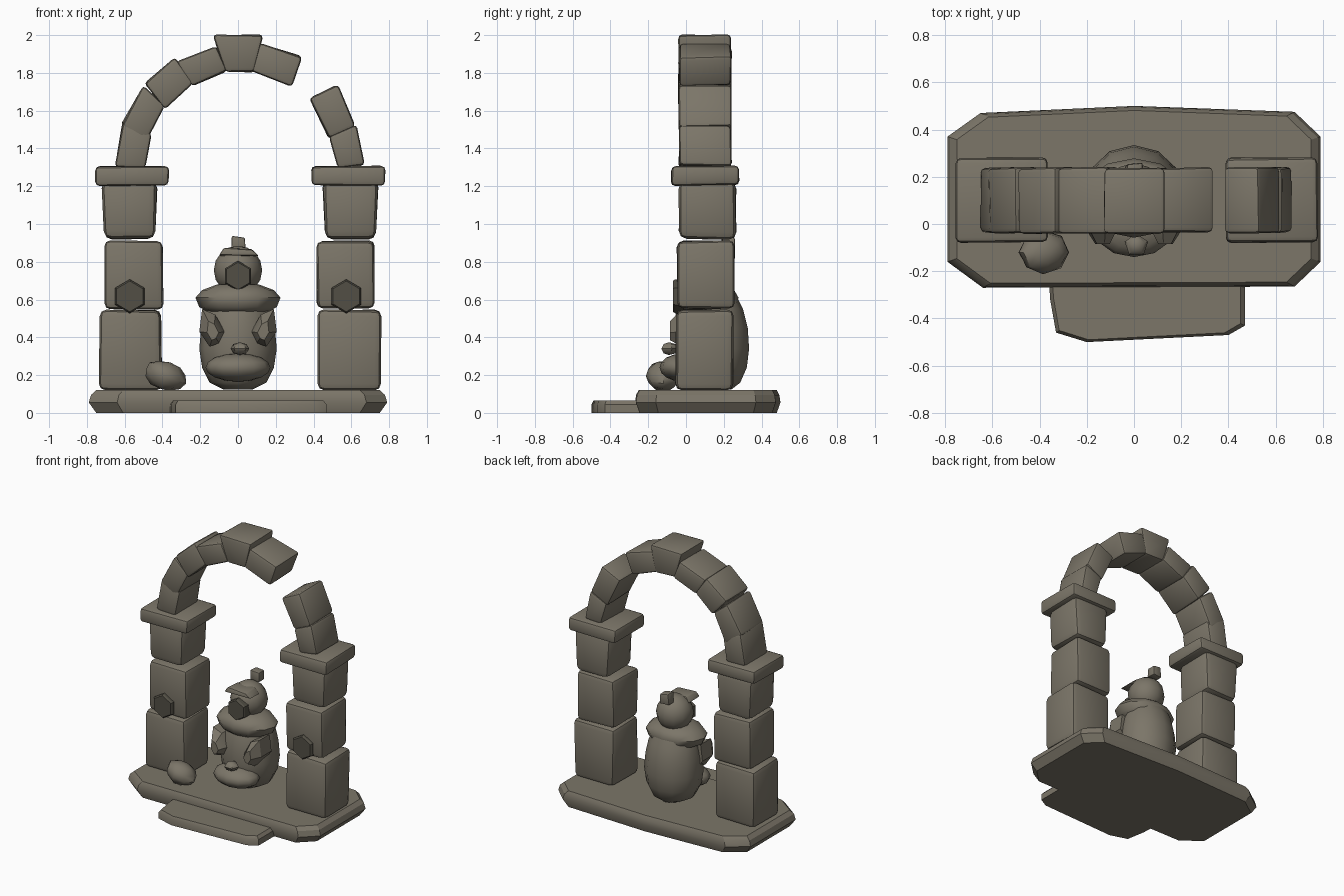
import bpy, bmesh, math, random
from mathutils import Vector, Matrix

random.seed(4)
if "Cube" in bpy.data.objects:
    bpy.data.objects.remove(bpy.data.objects["Cube"])


def material(name, color):
    mat = bpy.data.materials.new(name)
    mat.use_nodes = True
    mat.diffuse_color = color
    mat.node_tree.nodes["Principled BSDF"].inputs["Base Color"].default_value = color
    return mat


stone = material("weathered stone", (0.2, 0.18, 0.14, 1))
dark_stone = material("dark stone", (0.085, 0.078, 0.06, 1))


def finish(name, bm, mat=stone, angle=40):
    """Turn a bmesh into a named, shaded object."""
    bmesh.ops.recalc_face_normals(bm, faces=bm.faces[:])
    mesh = bpy.data.meshes.new(name)
    bm.to_mesh(mesh)
    bm.free()
    mesh.materials.append(mat)
    obj = bpy.data.objects.new(name, mesh)
    bpy.context.collection.objects.link(obj)
    bpy.ops.object.select_all(action='DESELECT')
    obj.select_set(True)
    bpy.context.view_layer.objects.active = obj
    bpy.ops.object.shade_smooth_by_angle(angle=math.radians(angle))
    return obj


def loft(name, rings, bevel=0, jitter=0, mat=stone, angle=40):
    """Skin equal-length rings of points and close both ends."""
    bm = bmesh.new()
    loops = []
    for ring in rings:
        loops.append([bm.verts.new(Vector(p) + Vector([random.uniform(-jitter, jitter)
                                                      for _ in range(3)])) for p in ring])
    for a, b in zip(loops, loops[1:]):
        for i in range(len(a)):
            j = (i + 1) % len(a)
            bm.faces.new((a[i], a[j], b[j], b[i]))
    bm.faces.new(loops[0])
    bm.faces.new(loops[-1])
    if bevel:
        bmesh.ops.bevel(bm, geom=bm.edges[:], offset=bevel, segments=2,
                        profile=0.5, affect='EDGES')
    return finish(name, bm, mat, angle)


def block(name, corners, y0, y1, bevel):
    """Rounded stone from a four-cornered front outline."""
    return loft(name, [[(x, y, z) for x, z in corners] for y in (y0, y1)],
                bevel, 0.005, angle=35)


def ball(name, center, size, u=12, v=8, turn=0, jitter=0, mat=stone):
    bm = bmesh.new()
    bmesh.ops.create_uvsphere(bm, u_segments=u, v_segments=v, radius=1)
    for vert in bm.verts:
        vert.co *= 1 + random.uniform(-jitter, jitter)
    bm.transform(Matrix.Translation(center) @ Matrix.Rotation(turn, 4, 'Y')
                 @ Matrix.Diagonal((*size, 1)))
    return finish(name, bm, mat, 50)


def ellipse(cx, cy, rx, ry, z, n=12):
    return [(cx + rx * math.cos(math.tau * i / n), cy + ry * math.sin(math.tau * i / n), z)
            for i in range(n)]


def hex_boss(name, x, y, z, rx, rz, depth):
    """Upright six-sided boss facing forward."""
    def ring(s, yy):
        return [(x + s * rx * math.sin(math.tau * i / 6) / 0.866, yy,
                 z + s * rz * math.cos(math.tau * i / 6)) for i in range(6)]
    return loft(name, [ring(1, y + depth), ring(1, y + 0.012), ring(0.9, y)],
                mat=dark_stone, angle=20)


# Plinth with chipped corners
outline = [(-.79, .37), (-.65, .47), (0, .5), (.68, .475), (.79, .37),
           (.79, -.16), (.68, -.265), (-.64, -.27), (-.79, -.16)]


def plinth_ring(s, z):
    return [(x * s, (y - .115) * s + .115, z) for x, y in outline]


loft("plinth", [plinth_ring(.95, 0), plinth_ring(1, .055), plinth_ring(.985, .095),
                plinth_ring(.95, .12)], angle=30)

# Front step
step = [(-.36, -.24), (-.355, -.32), (-.33, -.46), (-.2, -.5), (.4, -.47),
        (.47, -.43), (.47, -.24)]
loft("front_step", [[(x, y, 0) for x, y in step], [(x, y, .045) for x, y in step],
                    [(x * .96, y * .98, .065) for x, y in step]])

# Pillars: centre offset, half width, bottom, top, front, back, rounding
courses = [("lower_block", .58, .165, .12, .545, -.055, .25, .035),
           ("middle_block", .56, .152, .55, .91, -.045, .255, .03),
           ("upper_block", .585, .147, .92, 1.23, -.035, .265, .04),
           ("capital", .572, .196, 1.205, 1.305, -.08, .28, .022)]
for side, label in ((-1, "right"), (1, "left")):
    for part, x, half, z0, z1, y0, y1, bevel in courses:
        cx = side * x + 0.01
        taper = 0.012 if part == "upper_block" else 0
        block(f"{label}_{part}", [(cx - half + taper, z0), (cx + half - taper, z0),
                                  (cx + half, z1), (cx - half, z1)], y0, y1, bevel)
    hex_boss(f"{label}_pillar_boss", side * .573, -.07, .617, .077, .09, .06)

# Broken arch, stone by stone
arch = [[(-.655, 1.3), (-.49, 1.3), (-.46, 1.48), (-.61, 1.54)],
        [(-.62, 1.52), (-.485, 1.43), (-.39, 1.63), (-.5, 1.73)],
        [(-.495, 1.74), (-.385, 1.61), (-.235, 1.74), (-.335, 1.88)],
        [(-.325, 1.86), (-.245, 1.73), (-.06, 1.81), (-.11, 1.945)],
        [(-.13, 2), (-.07, 1.805), (.09, 1.805), (.135, 2)],
        [(.115, 1.96), (.07, 1.81), (.285, 1.73), (.34, 1.885)],
        [(.38, 1.665), (.53, 1.735), (.625, 1.52), (.48, 1.45)],
        [(.485, 1.46), (.63, 1.53), (.67, 1.31), (.53, 1.3)]]
for i, corners in enumerate(arch):
    block(f"arch_stone_{i + 1}", corners, -.038, .238, .02)

# Seated statue: egg-shaped body
profile = [(.125, .08, .1), (.16, .15, .145), (.24, .19, .18), (.34, .205, .192),
           (.45, .195, .185), (.55, .175, .16), (.65, .13, .11)]
loft("statue_body", [ellipse(0, .142, rx, ry, z) for z, rx, ry in profile], angle=50)

# Collar, head, crest, brow and beak
collar = [(.53, .15, .12), (.56, .205, .155), (.61, .225, .168), (.65, .19, .145),
          (.68, .11, .1)]
loft("statue_collar", [ellipse(0, .11, rx, ry, z) for z, rx, ry in collar], angle=50)
ball("statue_head", (0, .13, .755), (.128, .128, .13))
block("statue_crest", [(-.04, .86), (.04, .86), (.035, .93), (-.03, .935)], .19, .255, .008)
block("statue_brow", [(-.1, .832), (.11, .832), (.07, .868), (-.07, .872)], -.02, .1, .008)
hex_boss("statue_beak", 0, -.025, .725, .068, .08, .08)

# Lap with offering, and folded arms
ball("statue_lap", (0, -.015, .24), (.172, .125, .075))
ball("statue_offering", (.01, -.09, .34), (.052, .05, .034), u=5, v=4)
for side, label in ((-1, "right"), (1, "left")):
    arm = [(.1, .37), (.15, .35), (.205, .43), (.19, .55), (.12, .52), (.07, .43)]
    loft(f"statue_{label}_arm",
         [[(side * x, .1, z) for x, z in arm],
          [(side * x, -.02, z) for x, z in arm],
          [(side * (.13 + (x - .13) * .45), -.085, .42 + (z - .42) * .5) for x, z in arm]],
         angle=25)

# Loose boulder
ball("boulder", (-.385, -.12, .195), (.112, .093, .075), u=8, v=6, turn=.35, jitter=.06)
